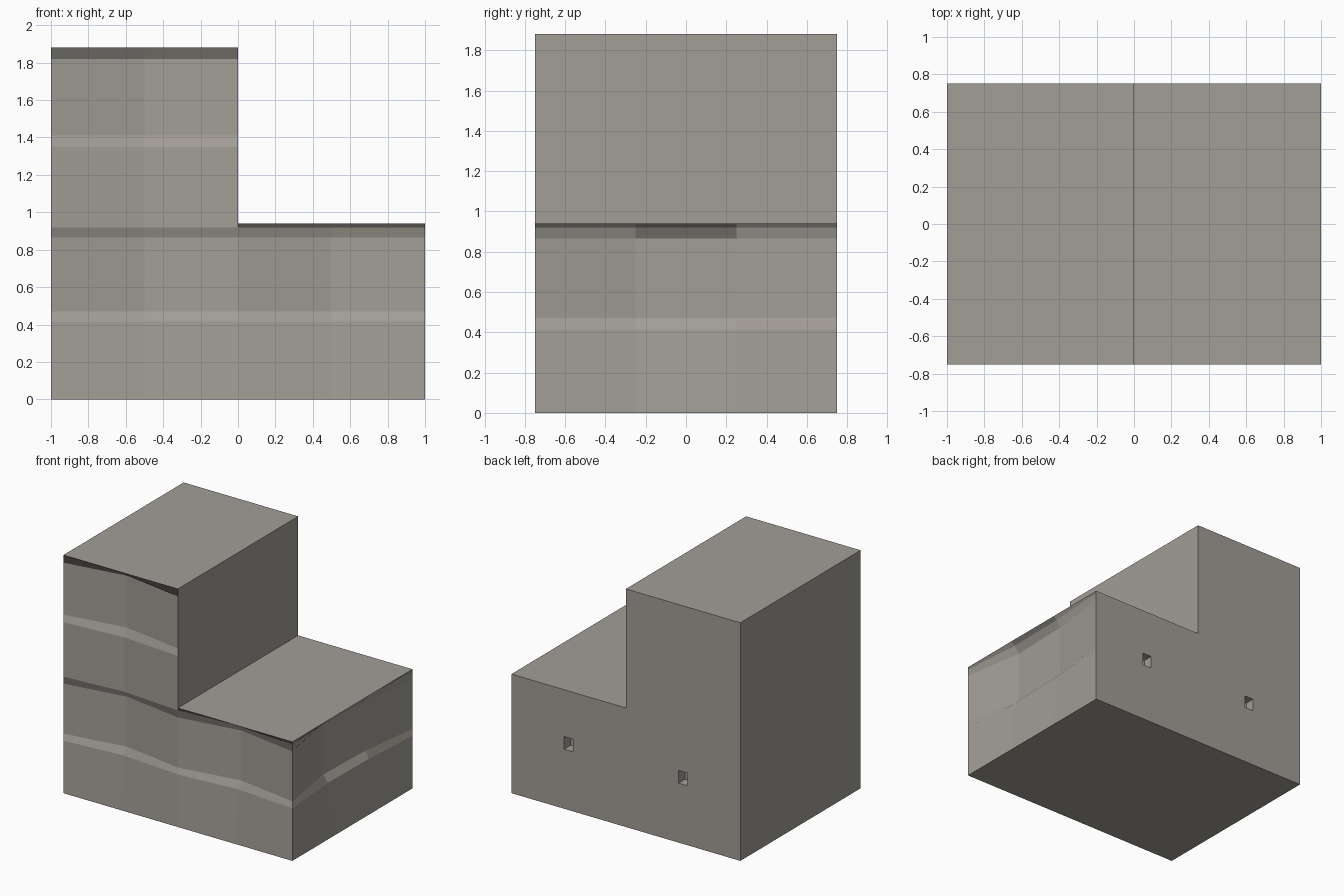
import bpy, bmesh
from itertools import product

cube = bpy.data.objects.get("Cube")
if cube:
    bpy.data.objects.remove(cube, do_unlink=True)

stone = bpy.data.materials.new("warm_grey_stone")
stone.use_nodes = True
colour = (0.36, 0.34, 0.305, 1)
stone.diffuse_color = colour
stone.node_tree.nodes["Principled BSDF"].inputs["Base Color"].default_value = colour

# Grid lines of the stepped block; each height has a carving depth
XS = [-1, -0.5, 0, 0.5, 1]
YS = [-0.75, -0.25, 0.25, 0.75]
STEP, TOP = 0.94, 1.88
ROWS = {0: 0, 0.415: 0.04, 0.47: 0.08, 0.865: 0.08, 0.92: 0.04,
        STEP: 0.04, 1.35: 0.04, 1.41: 0.08, 1.82: 0.08, TOP: 0}
ZS = list(ROWS)
GRID = (XS, YS, ZS)


def solid(cell):
    """The low half stops at the step, the high half goes to the top."""
    if any(c < 0 or c >= len(line) - 1 for c, line in zip(cell, GRID)):
        return False
    return XS[cell[0]] < 0 or ZS[cell[2]] < STEP


def carved(ijk):
    """Push the inner columns of the front and left faces inwards."""
    x, y, z = (line[i] for line, i in zip(GRID, ijk))
    depth = 0 if (z == STEP and x >= 0) else ROWS[z]
    if y == YS[0] and abs(x) == 0.5:
        return x, y + depth, z
    if x == XS[-1] and abs(y) == 0.25:
        return x - depth * (1 if y < 0 else 0.8), y, z
    return x, y, z


# Stepped block: make a face wherever a solid cell meets empty space
bm = bmesh.new()
verts = {}


def vert(ijk):
    if ijk not in verts:
        verts[ijk] = bm.verts.new(carved(ijk))
    return verts[ijk]


for cell in product(*(range(len(line) - 1) for line in GRID)):
    if not solid(cell):
        continue
    for axis, side in product(range(3), (0, 1)):
        neighbour = list(cell)
        neighbour[axis] += 2 * side - 1
        if solid(neighbour):
            continue
        u, v = (axis + 1) % 3, (axis + 2) % 3
        ring = []
        for du, dv in ((0, 0), (1, 0), (1, 1), (0, 1)):
            corner = list(cell)
            corner[axis] += side
            corner[u] += du
            corner[v] += dv
            ring.append(vert(tuple(corner)))
        bm.faces.new(ring if side else ring[::-1])

# Merge the plain flat sides into single faces
bmesh.ops.dissolve_limit(bm, angle_limit=0.002, verts=bm.verts[:], edges=bm.edges[:])
bmesh.ops.recalc_face_normals(bm, faces=bm.faces[:])
mesh = bpy.data.meshes.new("stepped_block")
bm.to_mesh(mesh)
bm.free()
mesh.materials.append(stone)
block = bpy.data.objects.new("stepped_block", mesh)
bpy.context.collection.objects.link(block)

# Two small square sockets in the back
for x in (-0.5, 0.5):
    bpy.ops.mesh.primitive_cube_add(size=1, location=(x, 0.75, 0.52))
    cutter = bpy.context.object
    cutter.name = "socket_cutter"
    cutter.scale = (0.08, 0.16, 0.1)
    cutter.hide_render = True
    cutter.data.materials.append(stone)
    cut = block.modifiers.new("socket", 'BOOLEAN')
    cut.operation = 'DIFFERENCE'
    cut.solver = 'EXACT'
    cut.object = cutter
    bpy.ops.object.select_all(action='DESELECT')
    block.select_set(True)
    bpy.context.view_layer.objects.active = block
    bpy.ops.object.modifier_apply(modifier=cut.name)
    bpy.data.objects.remove(cutter, do_unlink=True)
